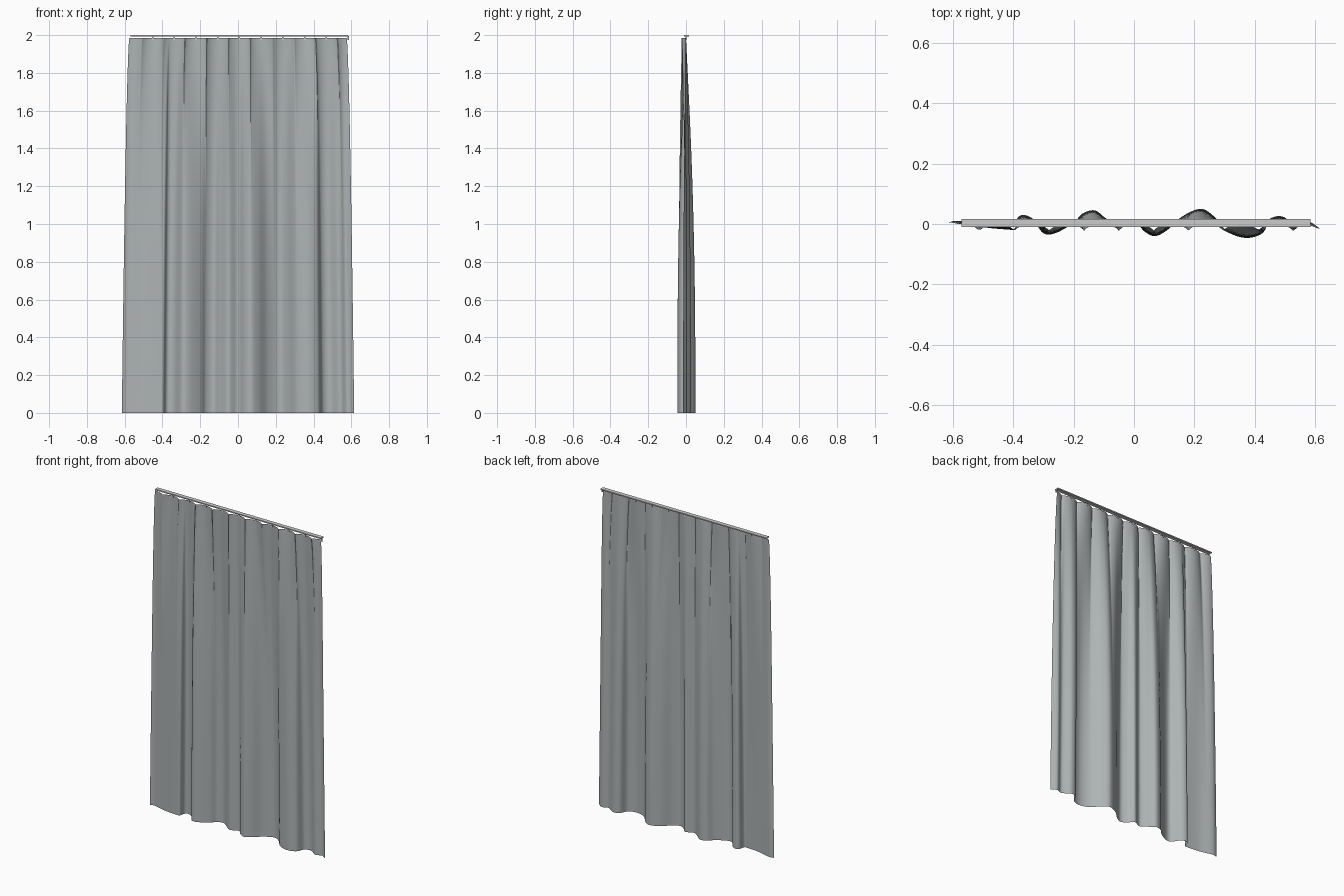
import bpy
import bmesh
import math
from mathutils import Vector

cube = bpy.data.objects.get("Cube")
if cube:
    bpy.data.objects.remove(cube, do_unlink=True)


def make_material(name, colour):
    material = bpy.data.materials.new(name)
    material.use_nodes = True
    material.diffuse_color = colour
    material.node_tree.nodes["Principled BSDF"].inputs["Base Color"].default_value = colour
    return material


def add_object(name, bm, material, smooth=False):
    mesh = bpy.data.meshes.new(name)
    bm.to_mesh(mesh)
    bm.free()
    mesh.materials.append(material)
    for polygon in mesh.polygons:
        polygon.use_smooth = smooth
    obj = bpy.data.objects.new(name, mesh)
    bpy.context.scene.collection.objects.link(obj)
    return obj


def add_box(name, low, high, material):
    bm = bmesh.new()
    bmesh.ops.create_cube(bm, size=1)
    low, high = Vector(low), Vector(high)
    for vert in bm.verts:
        vert.co = (low + high) / 2 + vert.co * (high - low)
    return add_object(name, bm, material)


def spline(points, steps):
    """Smooth curve through the given points."""
    pts = [Vector(p) for p in points]
    pts = [2 * pts[0] - pts[1]] + pts + [2 * pts[-1] - pts[-2]]
    result = []
    for a, b, c, d in zip(pts, pts[1:], pts[2:], pts[3:]):
        for i in range(steps):
            t = i / steps
            result.append(b + (c - a) * t / 2
                          + (2 * a - 5 * b + 4 * c - d) * t ** 2 / 2
                          + (3 * b - a - 3 * c + d) * t ** 3 / 2)
    return result + [pts[-2]]


fabric = make_material("grey fabric", (0.42, 0.45, 0.45, 1))
metal = make_material("light grey rail", (0.6, 0.6, 0.6, 1))

# Wavy hem of the curtain, seen from above
hem = [(-.615, .005), (-.58, .01), (-.5, -.01), (-.42, -.018), (-.395, -.015),
       (-.385, .02), (-.365, .03), (-.335, .015), (-.3, -.03), (-.26, -.03),
       (-.2, .005), (-.17, .035), (-.13, .045), (-.095, .02), (-.05, -.01),
       (0, .008), (.035, -.025), (.07, -.04), (.11, -.02), (.16, .025),
       (.22, .05), (.265, .025), (.31, -.025), (.37, -.046), (.425, -.03),
       (.45, .015), (.49, .025), (.54, -.005), (.58, .006), (.615, -.015)]

PLEAT_GAP = 0.115
FIRST_PLEAT = -0.51
CURTAIN_TOP = 1.985
ROWS = 36


def pleat_depth(x):
    """Sharp forward pleats with rounded cloth bulging back between them."""
    wave = abs(math.sin(math.pi * (x - FIRST_PLEAT) / PLEAT_GAP))
    return -0.024 + 0.024 * wave ** 0.6


# Curtain cloth: pleats at the top relax into the wavy hem
bm = bmesh.new()
columns = spline(hem, 14)
previous = None
for row in range(ROWS + 1):
    drop = (row / ROWS) ** 1.5
    relax = 1 - (1 - drop) ** 2.5
    half_width = 0.575 + 0.04 * drop ** 0.6
    ring = []
    for point in columns:
        side = point.x / 0.615
        depth = pleat_depth(side * 0.575) * (1 - relax) + point.y * relax
        ring.append(bm.verts.new((side * half_width, depth, CURTAIN_TOP * (1 - drop))))
    if previous:
        for i in range(len(ring) - 1):
            bm.faces.new((ring[i], ring[i + 1], previous[i + 1], previous[i]))
    previous = ring
add_object("curtain", bm, fabric, smooth=True)

# Flat ceiling rail
add_box("rail", (-0.57, -0.01, 1.993), (0.583, 0.016, 2), metal)

# Small hooks joining the cloth to the rail
for i in range(10):
    x = FIRST_PLEAT + PLEAT_GAP * (i + 0.5)
    add_box(f"hook_{i + 1}", (x - 0.004, -0.003, 1.975), (x + 0.004, 0.002, 1.994), metal)
